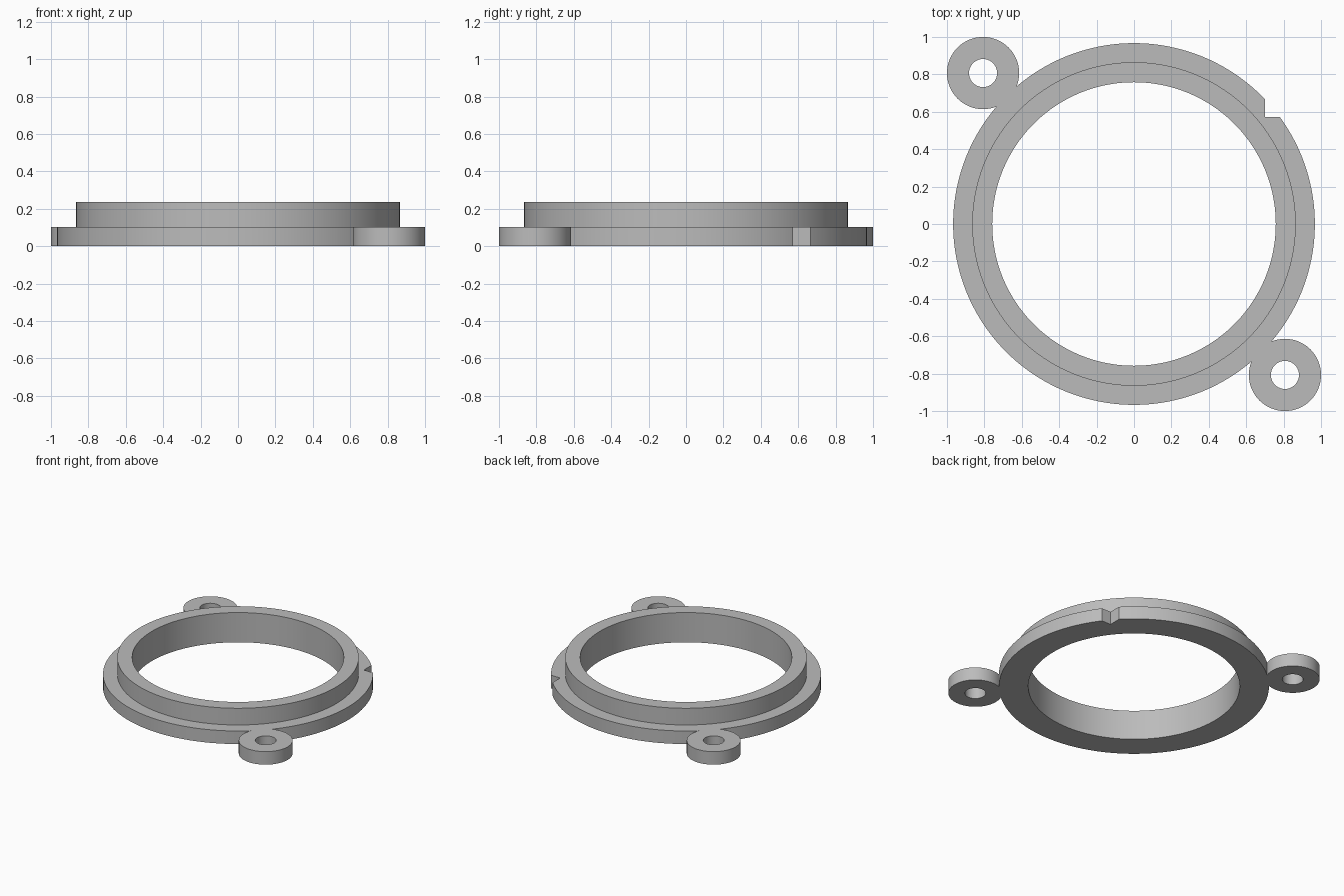
import bpy, bmesh, math

cube = bpy.data.objects.get("Cube")
if cube:
    bpy.data.objects.remove(cube, do_unlink=True)

grey = bpy.data.materials.new("plain grey")
grey.use_nodes = True
GREY = (0.5, 0.5, 0.5, 1)
grey.diffuse_color = GREY
grey.node_tree.nodes["Principled BSDF"].inputs["Base Color"].default_value = GREY

BASE_TOP = 0.103


def lathe(name, profile, steps, centre=(0, 0)):
    """Revolve a closed (radius, height) profile around a vertical axis."""
    bm = bmesh.new()
    rings = []
    for i in range(steps):
        a = 2 * math.pi * i / steps
        rings.append([bm.verts.new((centre[0] + r * math.cos(a),
                                    centre[1] + r * math.sin(a), z))
                      for r, z in profile])
    n = len(profile)
    for i in range(steps):
        p, q = rings[i], rings[(i + 1) % steps]
        for j in range(n):
            k = (j + 1) % n
            bm.faces.new((p[j], q[j], q[k], p[k]))
    return finish(name, bm)


def finish(name, bm):
    bmesh.ops.recalc_face_normals(bm, faces=bm.faces)
    mesh = bpy.data.meshes.new(name)
    bm.to_mesh(mesh)
    bm.free()
    mesh.materials.append(grey)
    obj = bpy.data.objects.new(name, mesh)
    bpy.context.collection.objects.link(obj)
    return obj


def combine(target, other, operation):
    """Apply a boolean and remove the helper."""
    bpy.context.view_layer.objects.active = target
    mod = target.modifiers.new(operation.lower(), "BOOLEAN")
    mod.operation = operation
    mod.solver = "EXACT"
    mod.object = other
    bpy.ops.object.modifier_apply(modifier=mod.name)
    bpy.data.objects.remove(other, do_unlink=True)


# Flanged ring with a raised collar
ring = lathe("flanged_ring", [(0.758, 0), (0.967, 0), (0.967, BASE_TOP),
                              (0.865, BASE_TOP), (0.865, 0.235), (0.758, 0.235)], 160)

# Mounting lugs on opposite corners
for side in (-1, 1):
    lug = lathe("mounting_lug", [(0.075, 0), (0.193, 0), (0.193, BASE_TOP),
                                 (0.075, BASE_TOP)], 64, (0.807 * side, -0.807 * side))
    combine(ring, lug, "UNION")

# Square alignment notch in the flange rim
bm = bmesh.new()
bmesh.ops.create_cube(bm, size=0.4)
bmesh.ops.translate(bm, verts=bm.verts, vec=(0.7 + 0.2, 0.572 + 0.2, 0))
notch = finish("notch_cutter", bm)
notch.hide_render = True
combine(ring, notch, "DIFFERENCE")

bpy.ops.object.select_all(action="DESELECT")
ring.select_set(True)
bpy.context.view_layer.objects.active = ring
bpy.ops.object.shade_smooth_by_angle(angle=math.radians(30))
